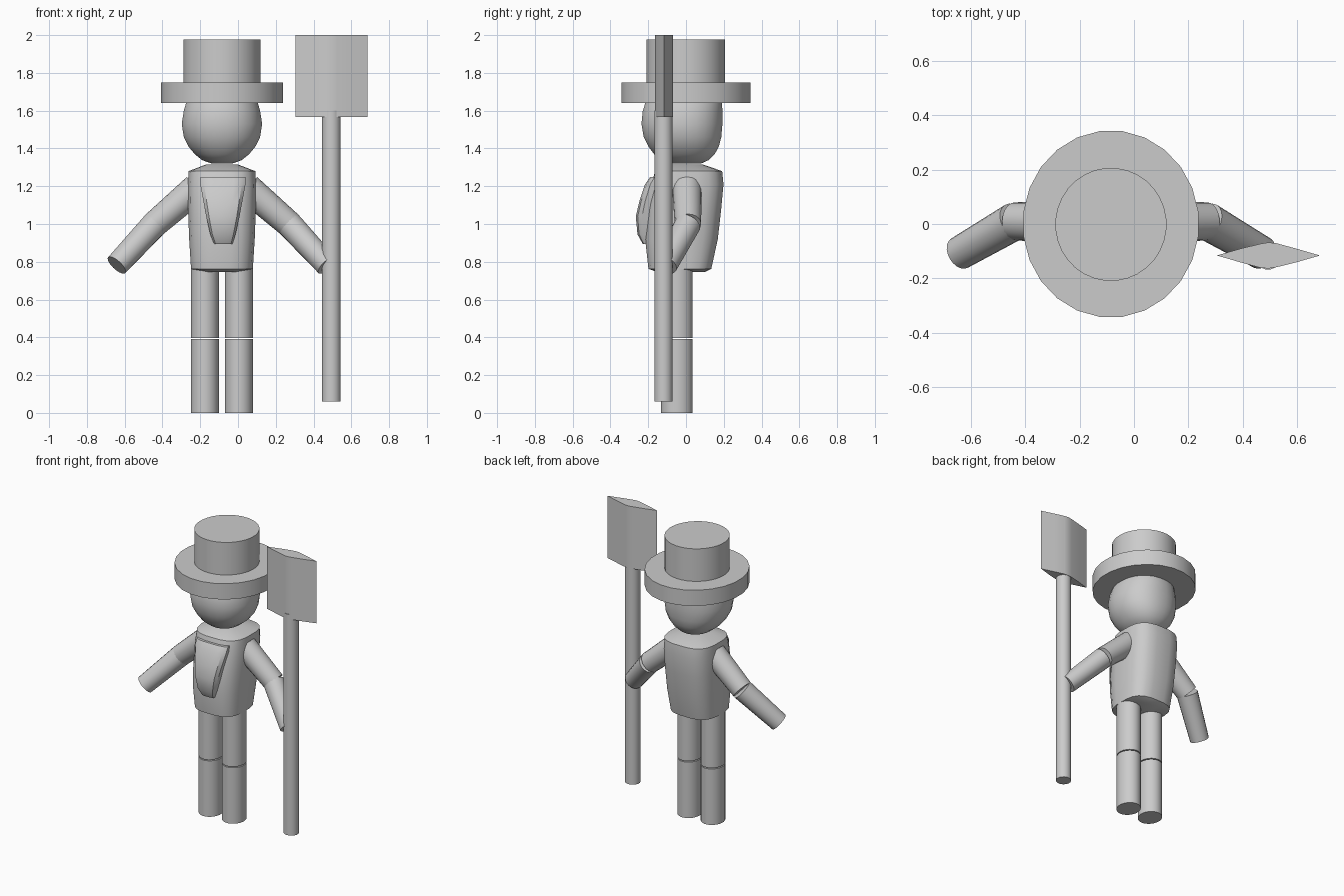
import bpy, bmesh, math
from mathutils import Vector

if "Cube" in bpy.data.objects:
    bpy.data.objects.remove(bpy.data.objects["Cube"])

CX = -0.085  # figure centre line


def finish(name, bm, angle=40):
    bmesh.ops.recalc_face_normals(bm, faces=bm.faces)
    mesh = bpy.data.meshes.new(name)
    bm.to_mesh(mesh)
    bm.free()
    ob = bpy.data.objects.new(name, mesh)
    bpy.context.collection.objects.link(ob)
    bpy.ops.object.select_all(action='DESELECT')
    ob.select_set(True)
    bpy.context.view_layer.objects.active = ob
    bpy.ops.object.shade_smooth_by_angle(angle=math.radians(angle))
    return ob


def skin(name, rings, angle=40):
    """Join rings of points into a closed body."""
    bm = bmesh.new()
    vs = [[bm.verts.new(p) for p in r] for r in rings]
    n = len(vs[0])
    for a, b in zip(vs, vs[1:]):
        for i in range(n):
            j = (i + 1) % n
            bm.faces.new((a[i], a[j], b[j], b[i]))
    bm.faces.new(vs[0])
    bm.faces.new(vs[-1])
    return finish(name, bm, angle)


def loft(name, sections, sides=24, power=2.0, angle=40):
    """Sections: (z, x centre, half width, y front, y back), superellipse outline."""
    rings = []
    for z, cx, hx, y0, y1 in sections:
        ring = []
        for i in range(sides):
            t = 2 * math.pi * (i + 0.5) / sides
            c, s = math.cos(t), math.sin(t)
            ring.append((cx + hx * math.copysign(abs(c) ** (2 / power), c),
                         (y0 + y1) / 2 + (y1 - y0) / 2 * math.copysign(abs(s) ** (2 / power), s), z))
        rings.append(ring)
    return skin(name, rings, angle)


def limb(name, a, b, r0, r1, sides=20):
    """Tapered cylinder between two points."""
    a, b = Vector(a), Vector(b)
    q = (b - a).to_track_quat('Z', 'Y')
    circle = [(math.cos(2 * math.pi * i / sides), math.sin(2 * math.pi * i / sides)) for i in range(sides)]
    return skin(name, [[p + q @ Vector((c * r, s * r, 0)) for c, s in circle]
                       for p, r in ((a, r0), (b, r1))])


# Hat
loft("hat_brim", [(1.64, CX, 0.325, -0.345, 0.345), (1.75, CX, 0.325, -0.345, 0.345)])
loft("hat_crown", [(1.70, CX, 0.205, -0.21, 0.207), (1.977, CX, 0.205, -0.21, 0.207)], 32)

# Head
loft("head", [
    (1.32, CX, 0.055, -0.08, 0.08), (1.338, CX, 0.105, -0.13, 0.12),
    (1.37, CX, 0.145, -0.17, 0.153), (1.41, CX, 0.178, -0.20, 0.175),
    (1.46, CX, 0.203, -0.225, 0.188), (1.53, CX, 0.214, -0.237, 0.194),
    (1.60, CX, 0.203, -0.23, 0.194), (1.66, CX, 0.185, -0.21, 0.19),
    (1.70, CX, 0.16, -0.18, 0.17)], 28, 2.2)

# Torso
loft("torso", [
    (0.745, CX, 0.09, -0.15, 0.10), (0.762, CX, 0.165, -0.20, 0.135),
    (0.92, CX, 0.175, -0.218, 0.17), (1.08, CX, 0.181, -0.205, 0.188),
    (1.21, CX, 0.182, -0.185, 0.20), (1.28, CX, 0.178, -0.165, 0.193),
    (1.315, CX, 0.085, -0.08, 0.09)], 20, 3.0)

# Beard
loft("beard", [
    (0.895, -0.078, 0.05, -0.23, -0.16), (0.945, -0.08, 0.068, -0.258, -0.15),
    (1.04, -0.08, 0.09, -0.267, -0.14), (1.12, -0.08, 0.105, -0.248, -0.13),
    (1.21, -0.08, 0.122, -0.218, -0.11), (1.25, -0.08, 0.122, -0.19, -0.10)], 12, 3.5, 30)

# Arms and legs, mirrored about the centre line
for side, label in ((-1, "left"), (1, "right")):
    shoulder = (CX + side * 0.135, 0.005, 1.19)
    elbow = (CX + side * 0.355, 0.01, 1.0)
    hand = (CX + side * 0.557, -0.107, 0.782)
    limb(label + "_upper_arm", shoulder, elbow, 0.078, 0.07)
    limb(label + "_forearm", elbow, hand, 0.07, 0.062)
    x = CX + side * 0.09
    for part, z0, z1 in (("lower_leg", 0.0, 0.39), ("upper_leg", 0.397, 0.80)):
        loft(f"{label}_{part}", [(z, x, 0.075, -0.132, 0.036) for z in (z0, z1)], 24)

# Shovel handle
loft("shovel_handle", [(z, 0.494, 0.05, -0.168, -0.07) for z in (0.06, 1.6)], 16)

# Shovel blade, lens-shaped section
outline = [(-0.19, 0), (-0.10, -0.026), (-0.03, -0.045), (0.0, -0.048), (0.03, -0.043), (0.10, -0.026),
           (0.19, 0), (0.10, 0.026), (0.03, 0.045), (0.0, 0.048), (-0.03, 0.043), (-0.10, 0.026)]
skin("shovel_blade", [[(0.495 + x, -0.116 + y, z) for x, y in outline] for z in (1.567, 2.0)])
